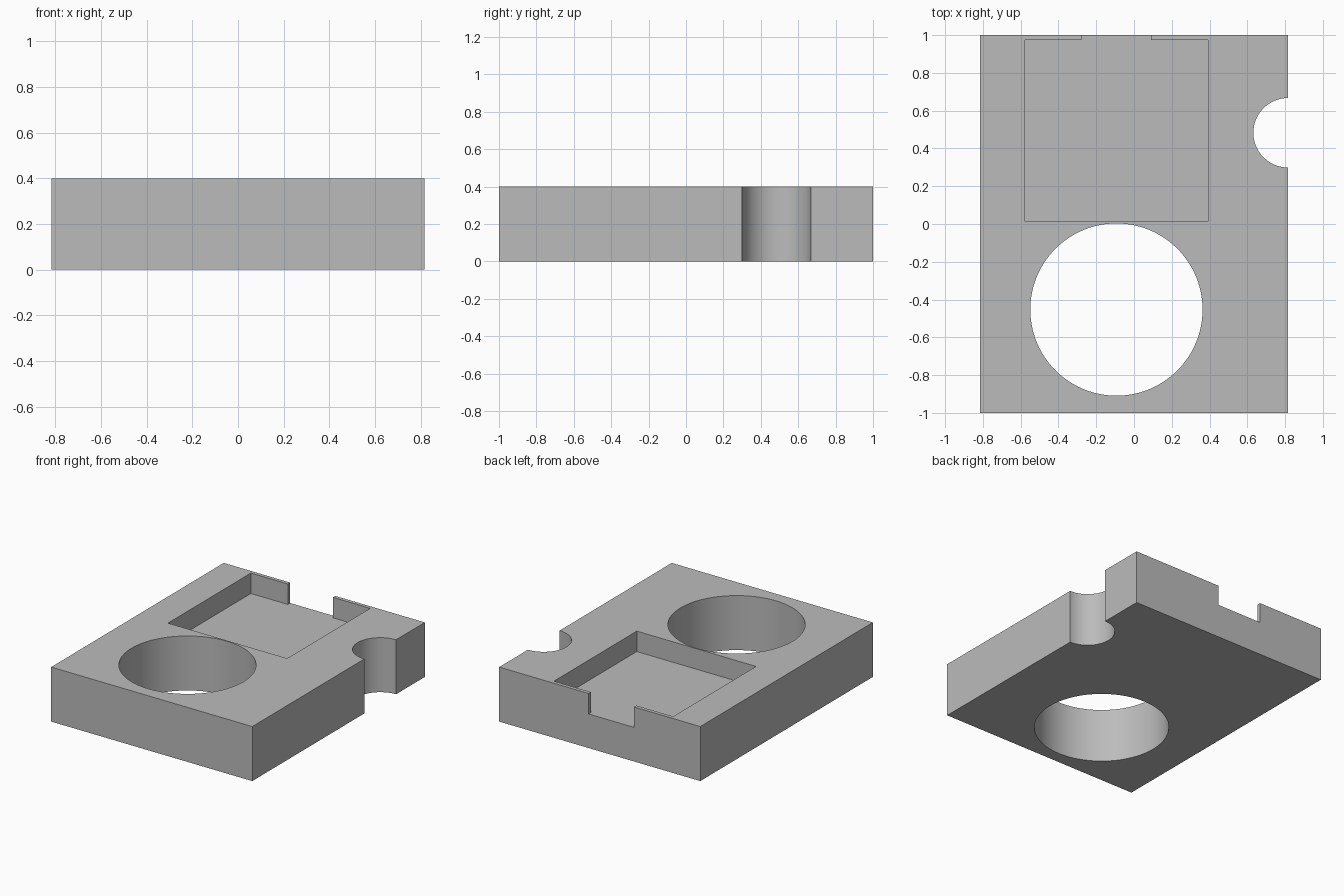
import bpy
import bmesh
from math import radians
from mathutils import Matrix

cube = bpy.data.objects.get("Cube")
if cube:
    bpy.data.objects.remove(cube, do_unlink=True)

HALF_X, HALF_Y, HEIGHT, FLOOR = 0.816, 1.0, 0.40, 0.25

grey = bpy.data.materials.new("plain_grey")
grey.use_nodes = True
grey.diffuse_color = (0.5, 0.5, 0.5, 1)
grey.node_tree.nodes["Principled BSDF"].inputs["Base Color"].default_value = (0.5, 0.5, 0.5, 1)


def finish(name, bm):
    bmesh.ops.recalc_face_normals(bm, faces=bm.faces)
    mesh = bpy.data.meshes.new(name)
    bm.to_mesh(mesh)
    bm.free()
    mesh.materials.append(grey)
    obj = bpy.data.objects.new(name, mesh)
    bpy.context.collection.objects.link(obj)
    return obj


def prism(name, outline, bottom, top):
    bm = bmesh.new()
    face = bm.faces.new([bm.verts.new((x, y, bottom)) for x, y in outline])
    result = bmesh.ops.extrude_face_region(bm, geom=[face])
    verts = [v for v in result["geom"] if isinstance(v, bmesh.types.BMVert)]
    bmesh.ops.translate(bm, verts=verts, vec=(0, 0, top - bottom))
    return finish(name, bm)


def drill(name, x, y, radius):
    bm = bmesh.new()
    bmesh.ops.create_cone(bm, cap_ends=True, segments=96, radius1=radius, radius2=radius,
                          depth=1, matrix=Matrix.Translation((x, y, HEIGHT / 2)))
    return finish(name, bm)


# Solid block
block = prism("block", [(-HALF_X, -HALF_Y), (HALF_X, -HALF_Y), (HALF_X, HALF_Y),
                        (-HALF_X, HALF_Y)], 0, HEIGHT)

# Square pocket with a slot opening through its thin back wall
left, right, near, far = -0.577, 0.391, 0.012, 0.973
slot_left, slot_right, outside = -0.277, 0.09, HALF_Y + 0.2
pocket = prism("pocket_cutter", [
    (left, near), (right, near), (right, far), (slot_right, far), (slot_right, outside),
    (slot_left, outside), (slot_left, far), (left, far)], FLOOR, HEIGHT + 0.2)

# Large through hole and half-round bite in the side
cutters = [pocket,
           drill("hole_cutter", -0.093, -0.453, 0.456),
           drill("side_bite_cutter", HALF_X, 0.483, 0.184)]

bpy.ops.object.select_all(action="DESELECT")
block.select_set(True)
bpy.context.view_layer.objects.active = block
for cutter in cutters:
    cutter.hide_render = True
    cut = block.modifiers.new(cutter.name, "BOOLEAN")
    cut.operation = "DIFFERENCE"
    cut.solver = "EXACT"
    cut.object = cutter
    bpy.ops.object.modifier_apply(modifier=cut.name)
    bpy.data.objects.remove(cutter, do_unlink=True)

bpy.ops.object.shade_smooth_by_angle(angle=radians(30))
